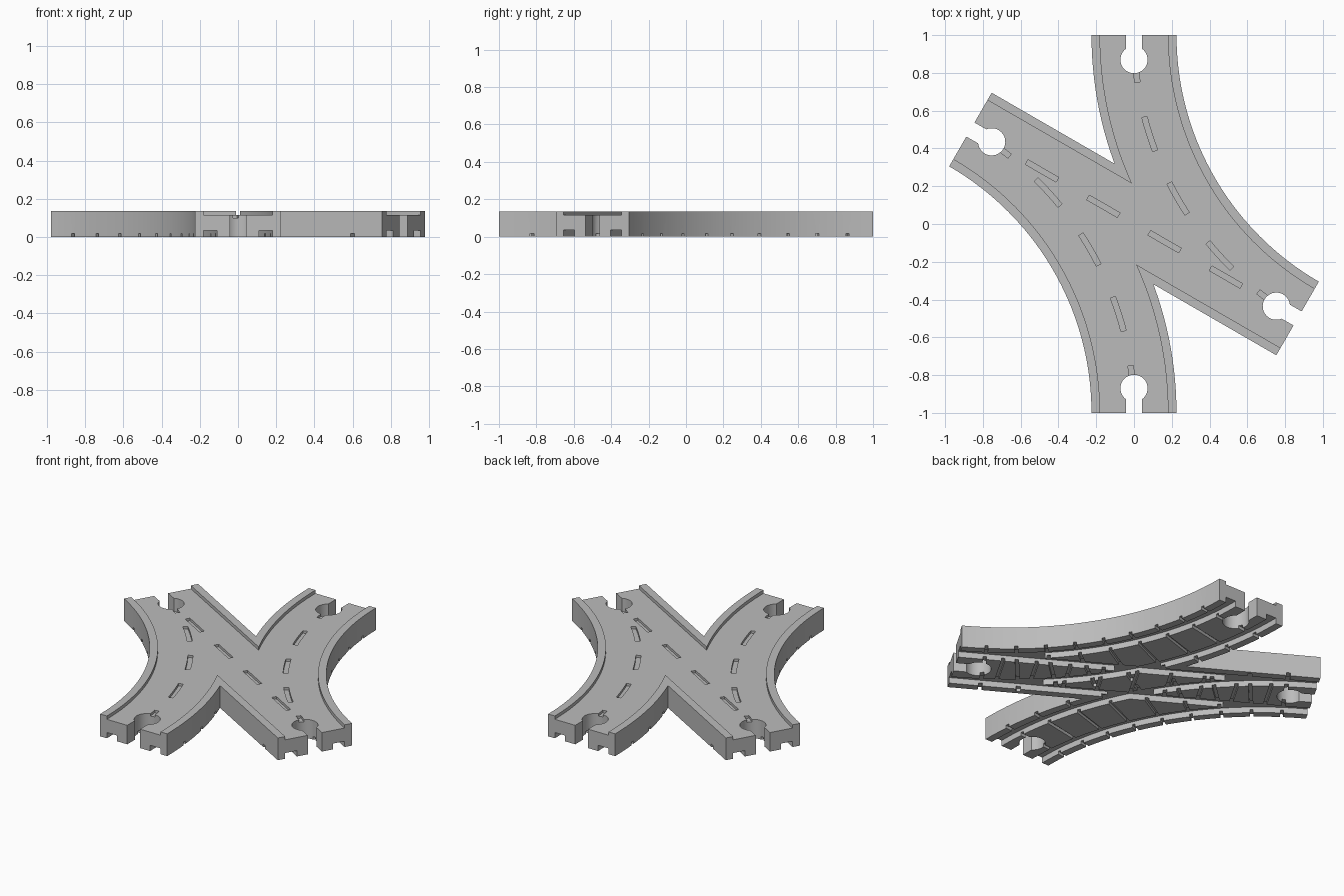
import bpy, bmesh, math
from math import sin, cos, pi

cube = bpy.data.objects.get("Cube")
if cube:
    bpy.data.objects.remove(cube, do_unlink=True)

HEIGHT, FLOOR = 0.135, 0.115      # rim top and road surface
HALF, ROAD = 0.225, 0.18          # half widths of body and road
RADIUS = math.sqrt(3)             # centre line of each curved route
ARC = RADIUS * pi / 3
OVER = 0.03                       # how far cutters run past the ends
STEP = ARC * 6.2 / 60             # sleeper spacing and dash length

grey = bpy.data.materials.new("track_grey")
grey.use_nodes = True
colour = (0.5, 0.5, 0.5, 1)
grey.diffuse_color = colour
grey.node_tree.nodes["Principled BSDF"].inputs["Base Color"].default_value = colour


# Each route maps (distance from its middle, sideways offset) to x, y
def straight(u, v):
    return (u * cos(pi / 6) + v * sin(pi / 6), -u * sin(pi / 6) + v * cos(pi / 6))


def curve_right(u, v):
    a, r = u / RADIUS + pi / 6, RADIUS - v
    return (RADIUS - r * cos(a), 1 - r * sin(a))


def curve_left(u, v):
    x, y = curve_right(u, v)
    return (-x, -y)


ROUTES = [(straight, 2.0), (curve_right, ARC), (curve_left, ARC)]


def prism(outline, z0, z1, name):
    bm = bmesh.new()
    low = [bm.verts.new((x, y, z0)) for x, y in outline]
    high = [bm.verts.new((x, y, z1)) for x, y in outline]
    bm.faces.new(low)
    bm.faces.new(high)
    for i in range(len(low)):
        j = (i + 1) % len(low)
        bm.faces.new((low[i], low[j], high[j], high[i]))
    bmesh.ops.recalc_face_normals(bm, faces=bm.faces)
    mesh = bpy.data.meshes.new(name)
    bm.to_mesh(mesh)
    bm.free()
    obj = bpy.data.objects.new(name, mesh)
    bpy.context.collection.objects.link(obj)
    return obj


def strip(route, u0, u1, v0, v1, z0, z1, name="cutter"):
    n = 1 if route is straight else max(2, round((u1 - u0) * 20))
    us = [u0 + (u1 - u0) * i / n for i in range(n + 1)]
    outline = [route(u, v0) for u in us] + [route(u, v1) for u in reversed(us)]
    return prism(outline, z0, z1, name)


def combine(target, tool, operation):
    mod = target.modifiers.new("shape", "BOOLEAN")
    mod.operation, mod.object, mod.solver = operation, tool, "MANIFOLD"
    bpy.context.view_layer.objects.active = target
    bpy.ops.object.modifier_apply(modifier=mod.name)
    bpy.data.objects.remove(tool, do_unlink=True)


# Body: one straight crossed by two curves
track = strip(straight, -1, 1, -HALF, HALF, 0, HEIGHT, "crossing_track")
for route, length in ROUTES[1:]:
    combine(track, strip(route, -length / 2, length / 2, -HALF, HALF, 0, HEIGHT), "UNION")

for route, length in ROUTES:
    end = length / 2 + OVER
    # Sunken road between the rims
    combine(track, strip(route, -end, end, -ROAD, ROAD, FLOOR, 0.2), "DIFFERENCE")
    # Wheel grooves underneath
    for side in (-1, 1):
        a, b = sorted((side * 0.11, side * ROAD))
        combine(track, strip(route, -end, end, a, b, -0.05, 0.035), "DIFFERENCE")
    # Sleeper grooves underneath
    reach = ROAD - 0.01 if route is straight else HALF + 0.02
    for k in range(-4, 5):
        u = k * STEP
        combine(track, strip(route, u - 0.01, u + 0.01, -reach, reach, -0.05, 0.018), "DIFFERENCE")

# Lane dashes sunk into the road
for route, length in ROUTES:
    places = (-3, -1, 1, 3) if route is straight else (-4, -2, 0, 2, 4)
    for k in places:
        u = k * STEP
        combine(track, strip(route, u - STEP / 2, u + STEP / 2, -0.014, 0.014, 0.1, 0.2), "DIFFERENCE")

# Connector sockets: round hole with a neck open to the end
for angle in (pi / 2, -pi / 2, -pi / 6, 5 * pi / 6):
    def place(u, v):
        return (u * cos(angle) - v * sin(angle), u * sin(angle) + v * cos(angle))
    ring = [(0.87 + 0.072 * cos(i * pi / 20), 0.072 * sin(i * pi / 20)) for i in range(40)]
    neck = [(0.88, -0.043), (1.05, -0.043), (1.05, 0.043), (0.88, 0.043)]
    for outline in (ring, neck):
        combine(track, prism([place(*p) for p in outline], -0.1, 0.3, "cutter"), "DIFFERENCE")

track.data.materials.clear()
track.data.materials.append(grey)
for face in track.data.polygons:
    face.material_index = 0
bpy.ops.object.select_all(action="DESELECT")
track.select_set(True)
bpy.context.view_layer.objects.active = track
bpy.ops.object.shade_smooth_by_angle(angle=math.radians(30))
